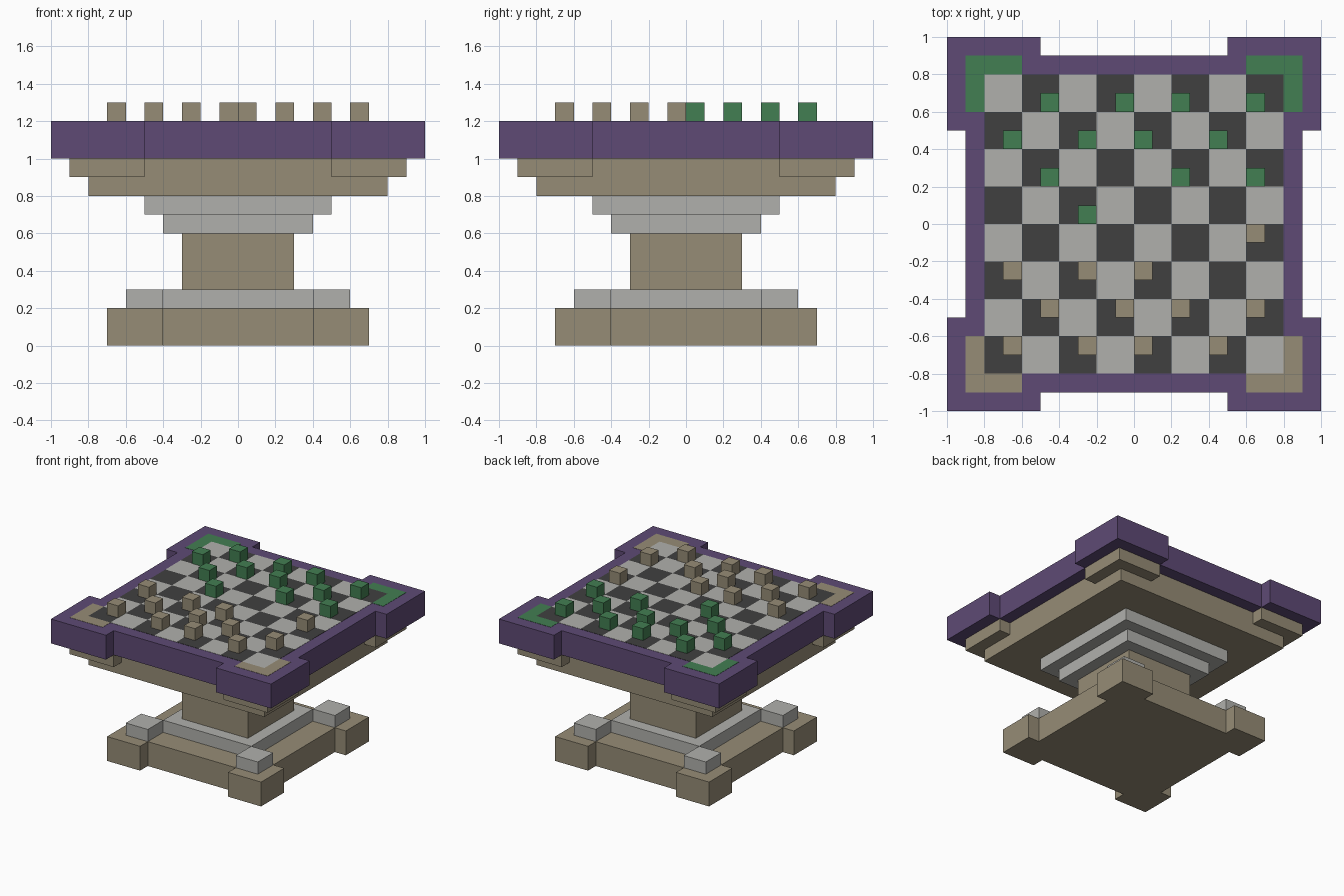
import bpy, bmesh, math
from mathutils import Matrix, Vector

cube = bpy.data.objects.get("Cube")
if cube:
    bpy.data.objects.remove(cube, do_unlink=True)


def material(name, *rgb):
    color = [((c / 255 + 0.055) / 1.055) ** 2.4 for c in rgb] + [1.0]
    m = bpy.data.materials.new(name)
    m.use_nodes = True
    m.diffuse_color = color
    m.node_tree.nodes["Principled BSDF"].inputs["Base Color"].default_value = color
    return m


PURPLE = material("purple", 94, 74, 117)
TAN = material("tan stone", 150, 140, 118)
GREY = material("light grey stone", 176, 176, 172)
DARK = material("dark grey", 64, 64, 64)
GREEN = material("green", 66, 126, 82)


def finish(name, bm, *mats):
    mesh = bpy.data.meshes.new(name)
    bm.to_mesh(mesh)
    bm.free()
    for m in mats:
        mesh.materials.append(m)
    obj = bpy.data.objects.new(name, mesh)
    bpy.context.collection.objects.link(obj)
    return obj


def prism(name, outline, z0, z1, mat):
    """Extrude a flat outline from z0 to z1."""
    bm = bmesh.new()
    face = bm.faces.new([bm.verts.new((x, y, z0)) for x, y in outline])
    top = bmesh.ops.extrude_face_region(bm, geom=[face], use_keep_orig=True)["geom"]
    bmesh.ops.translate(bm, vec=(0, 0, z1 - z0),
                        verts=[v for v in top if isinstance(v, bmesh.types.BMVert)])
    bmesh.ops.recalc_face_normals(bm, faces=bm.faces)
    return finish(name, bm, mat)


def box(name, x0, x1, y0, y1, z0, z1, mat):
    return prism(name, [(x0, y0), (x1, y0), (x1, y1), (x0, y1)], z0, z1, mat)


def square(name, half, z0, z1, mat):
    return box(name, -half, half, -half, half, z0, z1, mat)


def notched(name, corner, side, start, z0, z1, mat):
    """Square slab whose corner blocks stand out past its sides."""
    outline = []
    for i in range(4):
        turn = Matrix.Rotation(i * math.pi / 2, 2)
        for p in ((side, start), (corner, start), (corner, corner),
                  (start, corner), (start, side)):
            outline.append(tuple(turn @ Vector(p)))
    return prism(name, outline, z0, z1, mat)


# Foot and pedestal
notched("foot", 0.7, 0.6, 0.4, 0, 0.2, TAN)
square("foot_step", 0.4, 0.2, 0.3, GREY)
for sx, side in ((-1, "right"), (1, "left")):
    for sy, end in ((-1, "front"), (1, "back")):
        xs, ys = sorted((0.4 * sx, 0.6 * sx)), sorted((0.4 * sy, 0.6 * sy))
        box(f"foot_pad_{end}_{side}", *xs, *ys, 0.2, 0.3, GREY)
        # L-shaped corner inlay on the table top
        a, b, c = 0.6, 0.8, 0.9
        shape = [(a, b), (b, b), (b, a), (c, a), (c, c), (a, c)]
        prism(f"corner_inlay_{end}_{side}", [(x * sx, y * sy) for x, y in shape],
              1.199, 1.202, GREEN if sy > 0 else TAN)
square("column", 0.3, 0.3, 0.6, TAN)
square("lower_capital", 0.4, 0.6, 0.7, GREY)
square("upper_capital", 0.5, 0.7, 0.8, GREY)

# Table top
square("table_underside", 0.8, 0.8, 0.9, TAN)
notched("table_bracket", 0.9, 0.8, 0.5, 0.9, 1.0, TAN)
notched("table_frame", 1.0, 0.9, 0.5, 1.0, 1.2, PURPLE)

# Chequered board
bm = bmesh.new()
bmesh.ops.create_grid(bm, x_segments=8, y_segments=8, size=0.8,
                      matrix=Matrix.Translation((0, 0, 1.202)))
for f in bm.faces:
    p = f.calc_center_median()
    f.material_index = (math.floor(p.x / 0.2) + math.floor(p.y / 0.2)) % 2
board = finish("board", bm, DARK, GREY)
board.modifiers.new("thickness", "SOLIDIFY").thickness = 0.003


# Playing pieces: occupied columns for each board row, front to back
def piece_start(i):
    return 0.2 * i - (0.7 if i < 4 else 0.8)


rows = ["0246", "1357", "024", "7", "2", "157", "0246", "1357"]
for r, columns in enumerate(rows):
    for c in map(int, columns):
        x, y = piece_start(c), piece_start(r)
        team, mat = ("tan", TAN) if r < 4 else ("green", GREEN)
        box(f"{team}_piece_{r}_{c}", x, x + 0.1, y, y + 0.1, 1.2, 1.3, mat)
